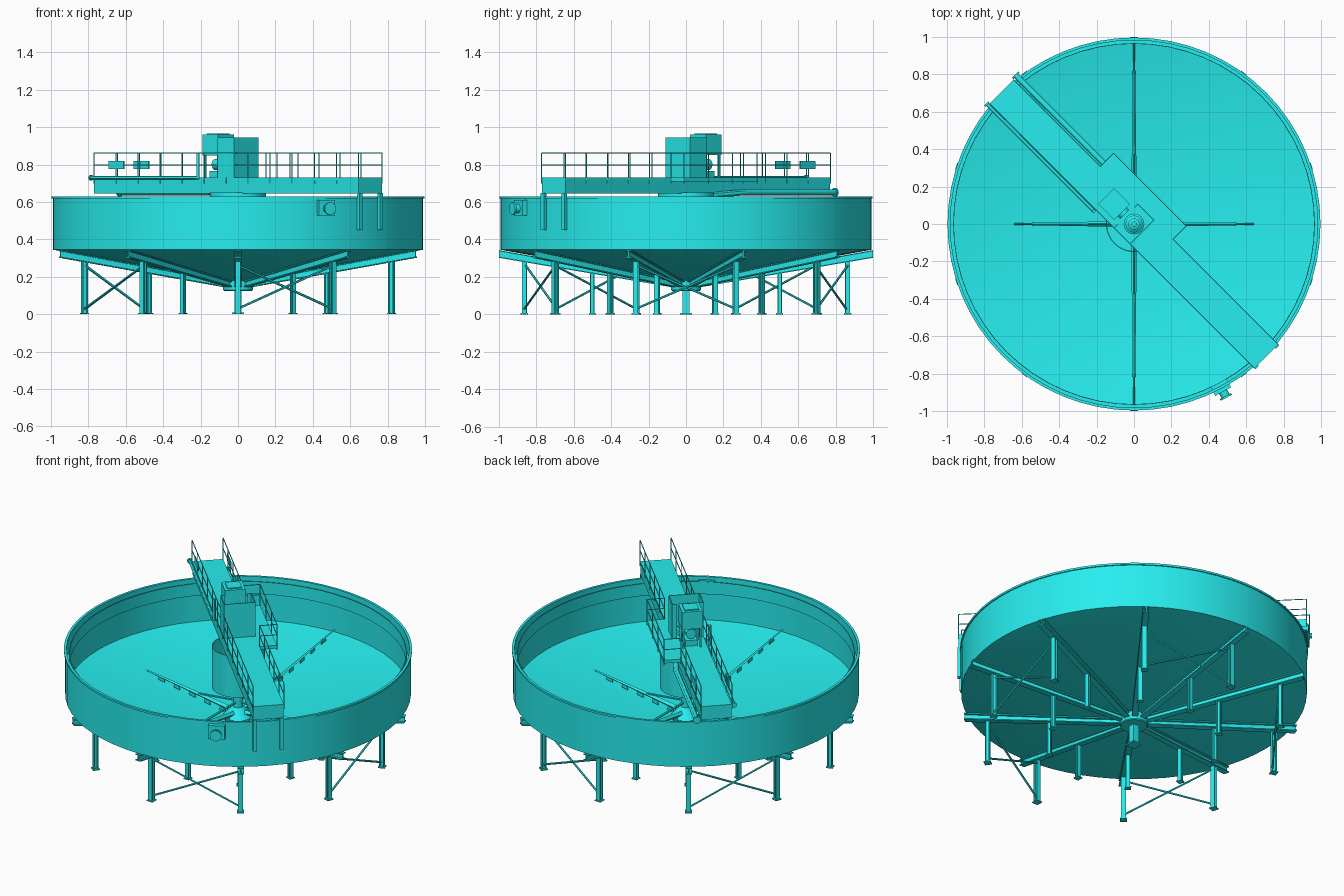
import bpy, bmesh
from math import sin, cos, pi, radians
from mathutils import Vector, Matrix

if "Cube" in bpy.data.objects:
    bpy.data.objects.remove(bpy.data.objects["Cube"])

mat = bpy.data.materials.new("cyan_paint")
mat.diffuse_color = (0.02, 0.85, 0.86, 1)
mat.use_nodes = True
mat.node_tree.nodes["Principled BSDF"].inputs["Base Color"].default_value = mat.diffuse_color
BRIDGE = radians(-45)      # bridge frame: local x along the bridge, local y across it


def finish(name, bm, rot=0.0, smooth=False):
    bmesh.ops.recalc_face_normals(bm, faces=bm.faces)
    me = bpy.data.meshes.new(name)
    bm.to_mesh(me)
    bm.free()
    me.materials.append(mat)
    ob = bpy.data.objects.new(name, me)
    ob.rotation_euler.z = rot
    bpy.context.collection.objects.link(ob)
    if smooth:
        bpy.ops.object.select_all(action='DESELECT')
        ob.select_set(True)
        bpy.context.view_layer.objects.active = ob
        bpy.ops.object.shade_smooth_by_angle(angle=radians(30))
    return ob


def box(bm, x0, x1, y0, y1, z0, z1):
    m = Matrix.Translation(((x0 + x1) / 2, (y0 + y1) / 2, (z0 + z1) / 2))
    bmesh.ops.create_cube(bm, size=1, matrix=m @ Matrix.Diagonal((x1 - x0, y1 - y0, z1 - z0, 1)))


def rod(bm, p, q, r, n=8, r2=None):
    p, q = Vector(p), Vector(q)
    d = q - p
    m = Matrix.Translation((p + q) / 2) @ d.to_track_quat('Z', 'Y').to_matrix().to_4x4()
    bmesh.ops.create_cone(bm, cap_ends=True, segments=n, radius1=r,
                          radius2=r if r2 is None else r2, depth=d.length, matrix=m)


def pipe(bm, pts, r, n=12):
    for p, q in zip(pts, pts[1:]):
        rod(bm, p, q, r, n)
    for p in pts[1:-1]:
        bmesh.ops.create_uvsphere(bm, u_segments=n, v_segments=8, radius=r, matrix=Matrix.Translation(p))


def lathe(name, prof, steps=64):
    bm = bmesh.new()
    vs = [bm.verts.new((r, 0, z)) for r, z in prof]
    es = [bm.edges.new((vs[i], vs[(i + 1) % len(vs)])) for i in range(len(vs))]
    bmesh.ops.spin(bm, geom=vs + es, cent=(0, 0, 0), axis=(0, 0, 1), angle=2 * pi, steps=steps)
    bmesh.ops.remove_doubles(bm, verts=bm.verts, dist=1e-5)
    bmesh.ops.dissolve_degenerate(bm, edges=bm.edges, dist=1e-6)
    return finish(name, bm, smooth=True)


def prism(bm, pts, y0, y1):
    """Side profile in local xz, given thickness across y."""
    a = [bm.verts.new((x, y0, z)) for x, z in pts]
    b = [bm.verts.new((x, y1, z)) for x, z in pts]
    bm.faces.new(a)
    bm.faces.new(b[::-1])
    for i in range(len(pts)):
        j = (i + 1) % len(pts)
        bm.faces.new((a[i], a[j], b[j], b[i]))


# tank shell with conical floor and rim
lathe("tank", [(0, .165), (.99, .345), (.99, .618), (.997, .618), (.997, .63),
               (.982, .63), (.982, .358), (0, .178)])
# overflow channel inside the rim
lathe("launder", [(.984, .53), (.963, .53), (.963, .607), (.967, .607), (.967, .536), (.984, .536)])
# central feedwell, open at both ends
lathe("feedwell", [(.15, .39), (.15, .65), (.144, .65), (.144, .39)], 48)
# discharge hub under the floor
lathe("discharge_hub", [(0, .125), (.075, .125), (.08, .13), (.08, .185), (0, .185)], 32)
# rake shaft with conical foot
lathe("rake_shaft", [(0, .17), (.085, .20), (.085, .212), (.03, .27), (.03, .74), (0, .74)], 24)

# center column under the hub
bm = bmesh.new()
box(bm, -.02, .02, -.02, .02, .008, .13)
box(bm, -.032, .032, -.032, .032, 0, .008)
finish("center_column", bm)

# ten radial floor beams, each with an outer and an inner leg
for k in range(10):
    a = radians(18 + 36 * k)
    bm = bmesh.new()
    lo, hi = (lambda r: .132 + .17 * r), (lambda r: .165 + .18 * r)
    prism(bm, [(.07, lo(.07)), (1, lo(1)), (1, hi(1) - .002), (.07, hi(.07))], -.004, .004)
    prism(bm, [(.07, lo(.07)), (1, lo(1)), (1, lo(1) + .006), (.07, lo(.07) + .006)], -.018, .018)
    prism(bm, [(.07, hi(.07) - .006), (1, hi(1) - .008), (1, hi(1) - .002), (.07, hi(.07))], -.018, .018)
    finish(f"radial_beam_{k + 1}", bm, a)
    bm = bmesh.new()
    for r, w in ((.863, .014), (.5, .012)):
        top = lo(r) + .003
        box(bm, r - w, r - w + .005, -w, w, .006, top)
        box(bm, r + w - .005, r + w, -w, w, .006, top)
        box(bm, r - w, r + w, -.003, .003, .006, top)
        box(bm, r - w - .006, r + w + .006, -w - .006, w + .006, 0, .006)
    finish(f"support_legs_{k + 1}", bm, a)

# cross bracing in every second bay of outer legs
bm = bmesh.new()
for k in range(5):
    a, b = radians(54 + 72 * k), radians(90 + 72 * k)
    P = lambda t, z, r=.863: (r * cos(t), r * sin(t), z)
    rod(bm, P(a, .03), P(b, .26), .006, 6)
    rod(bm, P(a, .26, .855), P(b, .03, .855), .006, 6)
finish("cross_bracing", bm)

# rake arms: long pair along y, short pair along x, with scraper blades
for k, (ang, L) in enumerate(((0, .64), (90, .96), (180, .64), (270, .96))):
    bm = bmesh.new()
    z = lambda r: .185 + .182 * r
    rod(bm, (.03, 0, z(.03) + .045), (L, 0, z(L) + .022), .016, 4, .005)
    rod(bm, (.03, 0, .30), (L * .45, 0, z(L * .45) + .036), .007, 6)
    n = int(L / .1)
    for i in range(1, n):
        r = L * i / n
        prism(bm, [(r - .02, z(r - .02) + .002), (r + .02, z(r + .02) + .002),
                   (r + .02, z(r) + .028), (r - .02, z(r) + .028)], -.002, .002)
    finish(f"rake_arm_{k + 1}", bm, radians(ang))

# bridge deck with widened platform
bm = bmesh.new()
box(bm, -1, 1, -.09, .09, .716, .73)
box(bm, -.345, .205, .09, .19, .71, .73)
finish("bridge_deck", bm, BRIDGE)

# bridge girders, end plates and cross members
bm = bmesh.new()
for s in (-1, 1):
    box(bm, -1, 1, s * .084 - .004, s * .084 + .004, .647, .716)
    box(bm, -1, 1, s * .078 - .01, s * .078 + .01, .645, .652)
    box(bm, s * .996 - .004, s * .996 + .004, -.088, .088, .645, .716)
for i in range(-4, 5):
    if i:
        box(bm, i * .2 - .006, i * .2 + .006, -.082, .082, .68, .716)
finish("bridge_girders", bm, BRIDGE)

# posts carrying the bridge end outside the wall
bm = bmesh.new()
for s in (-1, 1):
    box(bm, .988, 1.008, s * .078 - .012, s * .078 + .012, .45, .647)
finish("bridge_end_posts", bm, BRIDGE)

# handrails following the deck outline
bm = bmesh.new()
for path in ([(-1, -.09), (1, -.09)],
             [(-1, .09), (-.345, .09), (-.345, .19), (.205, .19), (.205, .09), (1, .09)]):
    for (x0, y0), (x1, y1) in zip(path, path[1:]):
        p, q = Vector((x0, y0, 0)), Vector((x1, y1, 0))
        for z in (.862, .797):
            rod(bm, p + Vector((0, 0, z)), q + Vector((0, 0, z)), .0028, 6)
        n = max(1, round((q - p).length / .165))
        for i in range(n + 1):
            c = p.lerp(q, i / n)
            rod(bm, c + Vector((0, 0, .70)), c + Vector((0, 0, .862)), .0028, 6)
finish("handrails", bm, BRIDGE)

# blank panels on the railings
bm = bmesh.new()
for y in (-.094, .094):
    box(bm, -.882, -.768, y - .003, y + .003, .776, .818)
finish("railing_panels", bm, BRIDGE)

# drive screen: three walls plus a short front lip
bm = bmesh.new()
box(bm, .058, .063, -.092, .092, .73, .945)
for s in (-1, 1):
    box(bm, -.063, .058, s * .0895 - .0025, s * .0895 + .0025, .73, .945)
    box(bm, -.063, -.058, s * .079 - .013, s * .079 + .013, .73, .945)
finish("drive_screen", bm, BRIDGE)

# gearbox stack inside the screen
lathe("drive_gearbox", [(0, .73), (.055, .73), (.055, .76), (.045, .765), (.045, .82),
                        (.03, .83), (.03, .88), (.014, .885), (.014, .92), (0, .92)], 24)

# power unit on its stand, with lid and motor
bm = bmesh.new()
box(bm, -.21, -.09, -.06, .06, .85, .96)
box(bm, -.192, -.108, -.042, .042, .96, .966)
for x in (-.2, -.1):
    for y in (-.05, .05):
        box(bm, x - .005, x + .005, y - .005, y + .005, .73, .85)
box(bm, -.18, -.07, -.035, .035, .73, .765)
rod(bm, (-.17, 0, .80), (-.07, 0, .80), .03, 16)
finish("power_unit", bm, BRIDGE, True)

# feed pipe beside the bridge, turning down into the feedwell
bm = bmesh.new()
pipe(bm, [(-1.01, .115, .652), (-.33, .115, .652), (-.09, .075, .635), (-.08, .07, .58)], .016)
rod(bm, (-1.015, .115, .652), (-1.005, .115, .652), .023, 16)
finish("feed_pipe", bm, BRIDGE, True)

# water pipe along the other side, with riser
bm = bmesh.new()
pipe(bm, [(-1.01, -.103, .73), (-.2, -.103, .73), (-.2, -.103, .862)], .009)
rod(bm, (-1.014, -.103, .73), (-1.004, -.103, .73), .015, 12)
finish("water_pipe", bm, BRIDGE, True)

# overflow outlet box and flanged nozzle on the wall
bm = bmesh.new()
box(bm, .965, 1.015, -.048, .048, .527, .612)
rod(bm, (1.01, 0, .565), (1.05, 0, .565), .024, 20)
rod(bm, (1.042, 0, .565), (1.052, 0, .565), .034, 20)
finish("overflow_outlet", bm, radians(-62), True)
